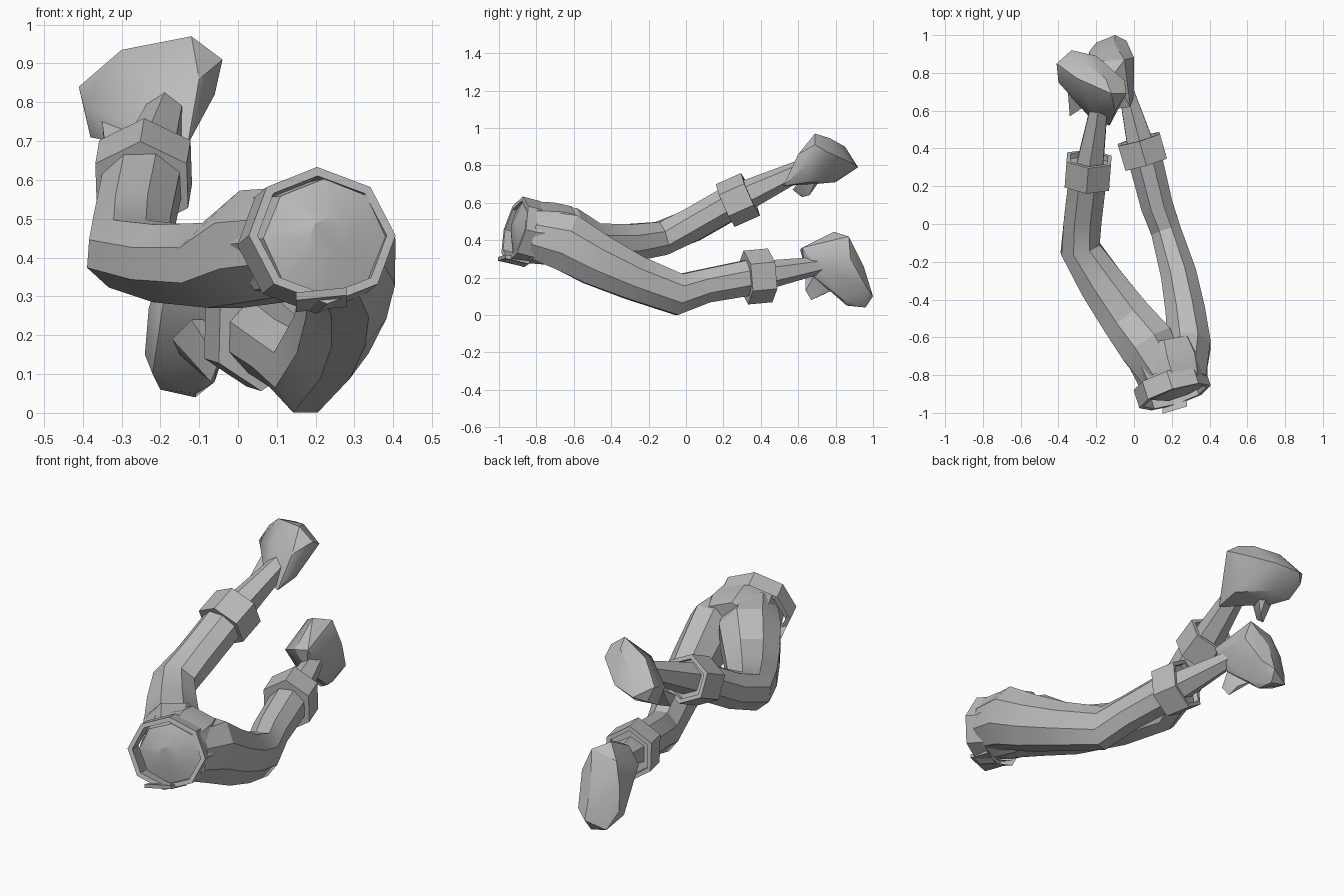
import bpy, bmesh, math
from mathutils import Vector

cube = bpy.data.objects.get("Cube")
if cube:
    bpy.data.objects.remove(cube, do_unlink=True)

grey = bpy.data.materials.new("light grey")
grey.use_nodes = True
GREY = (0.5, 0.5, 0.5, 1)
grey.diffuse_color = GREY
grey.node_tree.nodes["Principled BSDF"].inputs["Base Color"].default_value = GREY


def finish(name, bm, angle=24):
    bmesh.ops.recalc_face_normals(bm, faces=bm.faces)
    mesh = bpy.data.meshes.new(name)
    bm.to_mesh(mesh)
    bm.free()
    mesh.materials.append(grey)
    obj = bpy.data.objects.new(name, mesh)
    bpy.context.collection.objects.link(obj)
    bpy.ops.object.select_all(action='DESELECT')
    obj.select_set(True)
    bpy.context.view_layer.objects.active = obj
    bpy.ops.object.shade_smooth_by_angle(angle=math.radians(angle))
    return obj


def loft(name, rings, sides=8, axis=None, phase=0.5, caps=True):
    """Skin rings (x, y, z, half width, half height) set square to their path."""
    bm = bmesh.new()
    centres = [Vector(r[:3]) for r in rings]
    grow = 1 / math.cos(math.pi / sides)
    loops = []
    for i, r in enumerate(rings):
        t = axis or centres[min(i + 1, len(rings) - 1)] - centres[max(i - 1, 0)]
        t = t.normalized()
        side = t.cross(Vector((0, 0, 1))).normalized()
        up = side.cross(t)
        loop = []
        for k in range(sides):
            a = 2 * math.pi * (k + phase) / sides
            loop.append(bm.verts.new(centres[i] + grow * (side * math.cos(a) * r[3] + up * math.sin(a) * r[4])))
        loops.append(loop)
    for a, b in zip(loops, loops[1:]):
        for k in range(sides):
            n = (k + 1) % sides
            bm.faces.new((a[k], a[n], b[n], b[k]))
    if caps:
        bm.faces.new(loops[0])
        bm.faces.new(loops[-1])
    return finish(name, bm)


def collar(name, start, end, w, h, wall, depth, sides, phase=0.5, caps=True):
    """Band between two points, hollowed from its end to the given share of its length."""
    a, b = Vector(start), Vector(end)
    floor = b.lerp(a, depth)
    rings = [(*a, w, h), (*b, w, h), (*b, w - wall, h - wall), (*floor, w - wall, h - wall)]
    return loft(name, rings, sides, b - a, phase, caps)


def hull(name, points):
    bm = bmesh.new()
    for p in points:
        bm.verts.new(p)
    res = bmesh.ops.convex_hull(bm, input=bm.verts)
    junk = [g for g in res["geom_interior"] if isinstance(g, bmesh.types.BMVert)]
    bmesh.ops.delete(bm, geom=junk, context='VERTS')
    bmesh.ops.dissolve_limit(bm, angle_limit=math.radians(8), verts=bm.verts, edges=bm.edges)
    return finish(name, bm, 30)


# Hips, waistband and buckle
loft("hips", [(.235, -.92, .45, .05, .05), (.225, -.89, .45, .152, .142), (.21, -.82, .44, .172, .152),
              (.18, -.72, .435, .19, .155), (.16, -.62, .43, .16, .14)], phase=0)
collar("waistband", (.187, -.82, .432), (.217, -.915, .457), .183, .168, .022, 1, 8, phase=0, caps=False)
hull("buckle", [(x, y + .3 * (x - .2), z + .1 * (x - .2) + dz) for x in (.15, .28)
                for y, z in ((-.99, .295), (-.86, .265)) for dz in (0, .02)])

# Trouser legs
loft("left_trouser_leg", [(.27, -.80, .43, .11, .13), (.29, -.64, .39, .115, .155), (.275, -.48, .295, .105, .14),
                          (.24, -.28, .20, .095, .12), (.17, -.04, .11, .08, .11),
                          (.12, .10, .155, .085, .09), (.06, .34, .20, .09, .095)])
loft("right_trouser_leg", [(.15, -.78, .44, .125, .14), (.07, -.64, .43, .15, .145), (-.04, -.50, .38, .135, .11),
                           (-.175, -.31, .385, .12, .10), (-.285, -.13, .41, .105, .09),
                           (-.27, .03, .48, .10, .09), (-.245, .24, .60, .10, .09)])

# Cuffs and ankles
collar("left_cuff", (.063, .32, .20), (.025, .45, .212), .115, .125, .02, .2, 6)
collar("right_cuff", (-.248, .21, .585), (-.238, .345, .645), .118, .108, .02, .2, 6)
loft("left_ankle", [(.045, .38, .205, .075, .072), (-.05, .74, .27, .035, .038)], 6)
loft("right_ankle", [(-.242, .26, .61, .075, .075), (-.185, .62, .78, .045, .045)], 6)

# Shoes: sole rim followed by the instep
hull("right_shoe", [(-.33, .92, .79), (-.2, .89, .81), (-.05, .76, .87), (-.04, .69, .91),
                    (-.12, .69, .97), (-.15, .77, .945), (-.26, .85, .90), (-.3, .77, .935),
                    (-.41, .85, .84), (-.38, .87, .76), (-.40, .75, .80), (-.38, .78, .71),
                    (-.13, .52, .69), (-.24, .57, .72), (-.33, .69, .70), (-.06, .66, .82),
                    (-.10, .60, .86), (-.23, .62, .87), (-.26, .80, .71), (-.12, .66, .71)])
hull("left_shoe", [(-.11, .79, .445), (-.05, .87, .42), (0, .88, .30), (-.04, .97, .14), (-.1, 1, .1),
                   (-.11, .96, .04), (-.2, .96, .06), (-.24, .91, .15), (-.23, .89, .27), (-.19, .86, .39),
                   (-.1, .95, .26), (-.17, .94, .24),
                   (-.02, .62, .36), (-.09, .61, .35), (0, .68, .28), (-.04, .64, .24),
                   (-.19, .67, .30), (-.21, .76, .19), (-.22, .84, .1), (-.11, .86, .05), (-.06, .84, .08),
                   (-.08, .72, .18)])

# Heel tabs
hull("right_heel_tab", [(-.34, .57, .67), (-.34, .62, .63), (-.29, .66, .64), (-.25, .63, .74),
                        (-.35, .70, .75), (-.24, .70, .73), (-.28, .73, .74)])
hull("left_heel_tab", [(-.17, .71, .19), (-.07, .67, .08), (-.05, .64, .13), (-.08, .73, .11),
                       (-.15, .76, .15), (-.05, .70, .24), (-.12, .64, .24), (-.14, .80, .14)])
